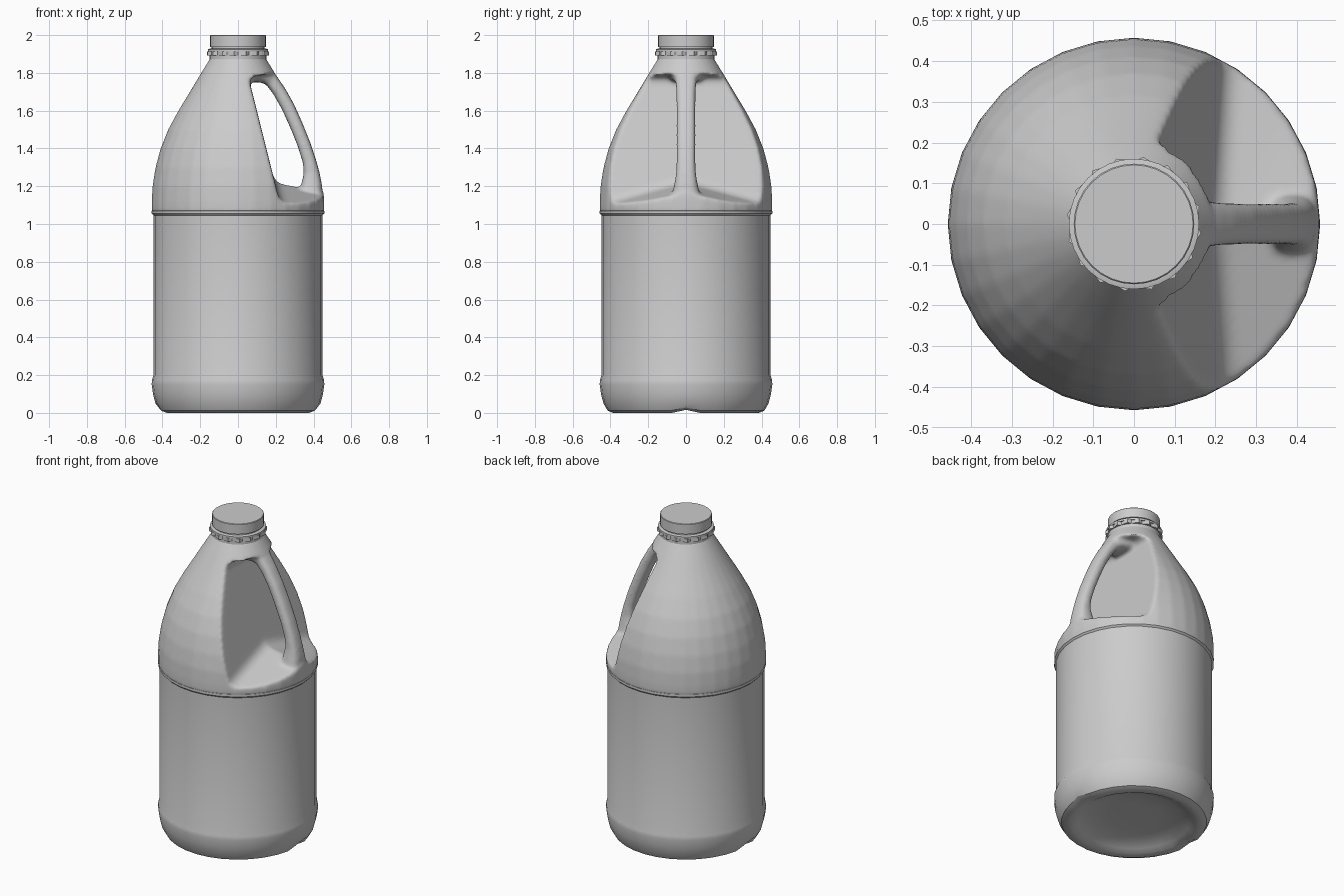
import bpy, bmesh
from math import sin, cos, pi, copysign, hypot

if "Cube" in bpy.data.objects:
    bpy.data.objects.remove(bpy.data.objects["Cube"])

grey = bpy.data.materials.new("plain_grey")
grey.use_nodes = True
grey.diffuse_color = (0.6, 0.6, 0.6, 1)
grey.node_tree.nodes["Principled BSDF"].inputs["Base Color"].default_value = (0.6, 0.6, 0.6, 1)


def loft(name, rings):
    """Closed solid through a list of equal-sized point rings."""
    bm = bmesh.new()
    rows = [[bm.verts.new(p) for p in ring] for ring in rings]
    n = len(rows[0])
    for a, b in zip(rows, rows[1:]):
        for i in range(n):
            j = (i + 1) % n
            bm.faces.new((a[i], a[j], b[j], b[i]))
    bm.faces.new(rows[0][::-1])
    bm.faces.new(rows[-1])
    bmesh.ops.recalc_face_normals(bm, faces=bm.faces)
    mesh = bpy.data.meshes.new(name)
    bm.to_mesh(mesh)
    bm.free()
    mesh.materials.append(grey)
    obj = bpy.data.objects.new(name, mesh)
    bpy.context.collection.objects.link(obj)
    return obj


def circle(r, z, n=32):
    return [(r * cos(2 * pi * i / n), r * sin(2 * pi * i / n), z) for i in range(n)]


def lathe(name, profile, n=32):
    return loft(name, [circle(r, z, n) for r, z in profile])


def smooth(obj, angle):
    bpy.ops.object.select_all(action='DESELECT')
    obj.select_set(True)
    bpy.context.view_layer.objects.active = obj
    bpy.ops.object.shade_smooth_by_angle(angle=angle)


# Lower body: hollowed foot, straight label panel, lip under the shoulder
body = lathe("lower_body", [
    (0.15, 0.05), (0.26, 0.045), (0.32, 0.02), (0.35, 0.003), (0.385, 0),
    (0.415, 0.012), (0.437, 0.05), (0.45, 0.1), (0.457, 0.15), (0.456, 0.175),
    (0.447, 0.2), (0.447, 1.045), (0.457, 1.055), (0.457, 1.07), (0.43, 1.075)])
for v in body.data.vertices:
    # Parting-line notch across the foot
    if abs(v.co.y) < 0.01 and abs(v.co.x) > 0.3 and v.co.z < 0.013:
        v.co.z += 0.016
smooth(body, 0.5)

# Shoulder: solid dome, carved and blended below
shoulder = lathe("shoulder_with_handle", [
    (0.44, 1.05), (0.457, 1.062), (0.457, 1.12), (0.453, 1.2), (0.437, 1.3),
    (0.41, 1.4), (0.37, 1.5), (0.316, 1.6), (0.255, 1.7), (0.195, 1.8),
    (0.155, 1.865), (0.14, 1.89)])


# Grip pocket: slanted inner wall, floor falling away to both sides
def pocket_section(y):
    floor = 1.22 - 0.27 * abs(y)
    return [(0.055 + (1.78 - floor) * 0.25, y, floor), (0.6, y, floor - 0.08),
            (0.6, y, 1.84), (0.055, y, 1.78)]


pocket = loft("pocket_cutter", [pocket_section(y) for y in (-0.6, 0, 0.6)])
bevel = pocket.modifiers.new("round", 'BEVEL')
bevel.width, bevel.segments = 0.04, 4
bevel.limit_method, bevel.angle_limit = 'ANGLE', 0.75

# Handle: rounded bar swept down the pocket (x, z, half thickness, half width)
path = [(0.08, 1.80, 0.05, 0.10), (0.145, 1.787, 0.042, 0.075),
        (0.18, 1.757, 0.036, 0.056), (0.22, 1.70, 0.035, 0.051),
        (0.265, 1.62, 0.035, 0.05), (0.31, 1.52, 0.035, 0.05),
        (0.35, 1.42, 0.035, 0.05), (0.379, 1.33, 0.036, 0.05),
        (0.39, 1.27, 0.042, 0.052), (0.39, 1.21, 0.055, 0.062),
        (0.385, 1.13, 0.065, 0.08)]


def bar_ring(k):
    x, z, t, w = path[k]
    a, b = path[max(k - 1, 0)], path[min(k + 1, len(path) - 1)]
    dx, dz = b[0] - a[0], b[1] - a[1]
    length = hypot(dx, dz)
    ring = []
    for i in range(20):
        c, s = cos(pi * i / 10), sin(pi * i / 10)
        u = t * copysign(abs(c) ** 0.7, c)
        v = w * copysign(abs(s) ** 0.7, s)
        ring.append((x - u * dz / length, v, z + u * dx / length))
    return ring


handle = loft("handle_bar", [bar_ring(k) for k in range(len(path))])

# Carve, join and blend into one moulded surface
for helper, operation in ((pocket, 'DIFFERENCE'), (handle, 'UNION')):
    helper.hide_render = True
    mod = shoulder.modifiers.new(operation.lower(), 'BOOLEAN')
    mod.operation, mod.object, mod.solver = operation, helper, 'EXACT'
remesh = shoulder.modifiers.new("remesh", 'REMESH')
remesh.mode, remesh.voxel_size = 'VOXEL', 0.01
blend = shoulder.modifiers.new("blend", 'SMOOTH')
blend.factor, blend.iterations = 0.5, 10
graph = bpy.context.evaluated_depsgraph_get()
blended = bpy.data.meshes.new_from_object(shoulder.evaluated_get(graph))
shoulder.modifiers.clear()
shoulder.data = blended
blended.materials.clear()
blended.materials.append(grey)
for p in blended.polygons:
    p.material_index = 0
for helper in (pocket, handle):
    bpy.data.objects.remove(helper)
smooth(shoulder, 1.2)

# Neck, lip and cap
neck = lathe("neck", [(0.15, 1.862), (0.15, 1.9), (0.14, 1.9), (0.14, 1.945)])
lip = lathe("tamper_lip", [(0.15, 1.912), (0.16, 1.912), (0.16, 1.925), (0.15, 1.928)])
cap = lathe("cap", [(0.148, 1.936), (0.148, 1.997), (0.145, 2.0)])
for part in (neck, lip, cap):
    smooth(part, 0.5)

# Ratchet teeth around the tamper ring
teeth = [(0.152, 0.159, 0.166)[i % 3] for i in range(48)]
loft("ratchet_ring", [[(r * cos(2 * pi * i / 48), r * sin(2 * pi * i / 48), z)
                       for i, r in enumerate(teeth)] for z in (1.892, 1.914)])
